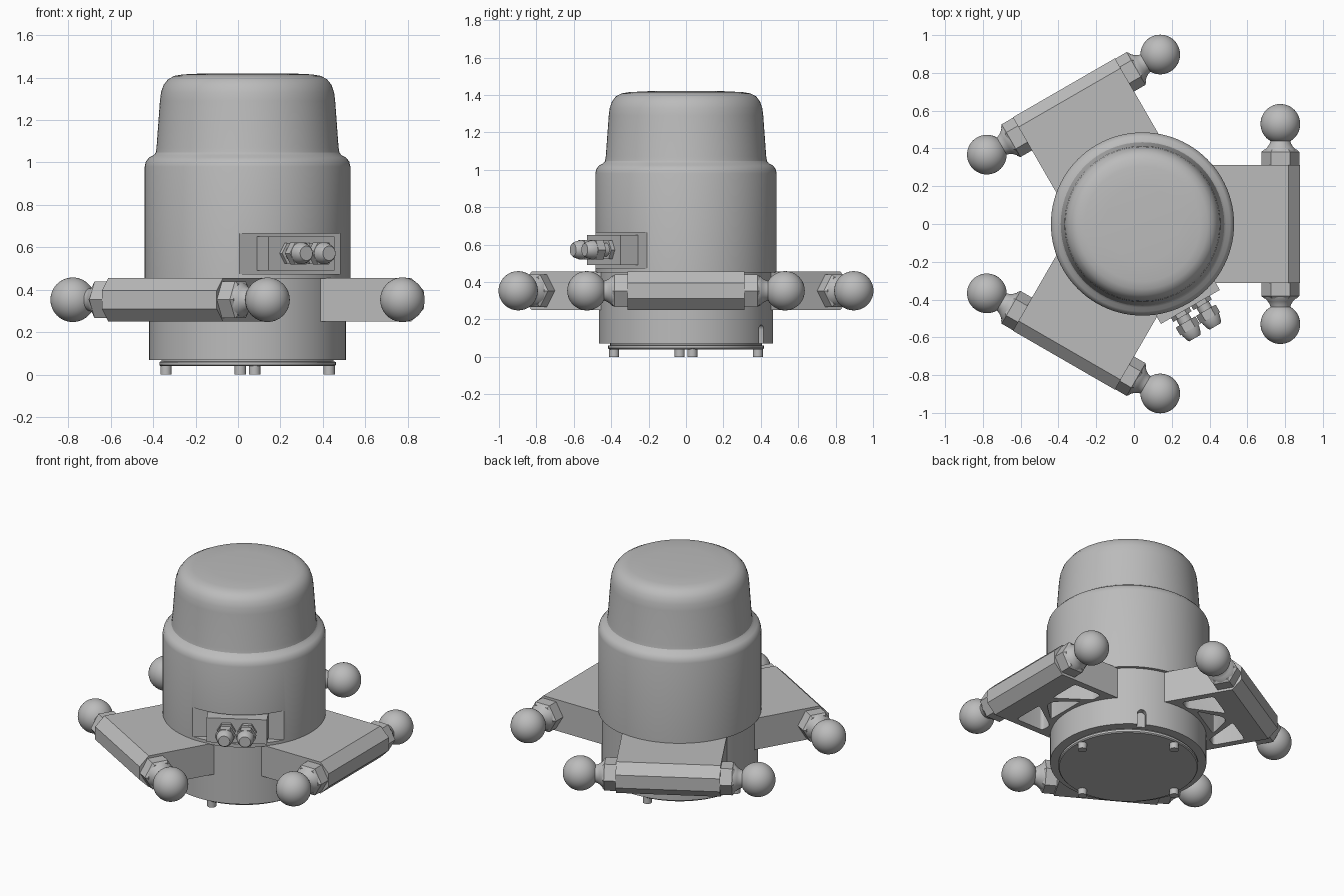
import bpy, bmesh, math
from mathutils import Matrix

cube = bpy.data.objects.get("Cube")
if cube:
    bpy.data.objects.remove(cube, do_unlink=True)

grey = bpy.data.materials.new("metal_grey")
grey.use_nodes = True
COLOUR = (0.5, 0.5, 0.5, 1)
grey.diffuse_color = COLOUR
grey.node_tree.nodes["Principled BSDF"].inputs["Base Color"].default_value = COLOUR

AXIS = Matrix.Translation((0.045, 0, 0))   # main axis of the housing


def turn(deg, axis="Z"):
    return Matrix.Rotation(math.radians(deg), 4, axis)


def shift(x, y, z):
    return Matrix.Translation((x, y, z))


def radial(deg):
    """Local x runs sideways, y up and z outward at the given heading."""
    return turn(deg) @ Matrix(((0, 0, 1, 0), (1, 0, 0, 0), (0, 1, 0, 0), (0, 0, 0, 1)))


def smooth(ob):
    bpy.ops.object.select_all(action="DESELECT")
    ob.select_set(True)
    bpy.context.view_layer.objects.active = ob
    bpy.ops.object.shade_smooth_by_angle(angle=math.radians(28))


def finish(name, bm, matrix):
    bmesh.ops.recalc_face_normals(bm, faces=bm.faces)
    bm.transform(AXIS @ matrix)
    mesh = bpy.data.meshes.new(name)
    bm.to_mesh(mesh)
    bm.free()
    mesh.materials.append(grey)
    ob = bpy.data.objects.new(name, mesh)
    bpy.context.collection.objects.link(ob)
    smooth(ob)
    return ob


def lathe(name, profile, matrix=Matrix(), sides=64):
    """Turn (radius, height) points round local z."""
    bm = bmesh.new()
    verts = [bm.verts.new((r, 0, z)) for r, z in profile]
    edges = [bm.edges.new(pair) for pair in zip(verts, verts[1:])]
    bmesh.ops.spin(bm, geom=verts + edges, cent=(0, 0, 0), axis=(0, 0, 1),
                   angle=math.tau, steps=sides, use_merge=False)
    bmesh.ops.remove_doubles(bm, verts=bm.verts, dist=1e-5)
    return finish(name, bm, matrix)


def rod(name, radius, z0, z1, matrix=Matrix(), sides=32):
    return lathe(name, [(0, z0), (radius, z0), (radius, z1), (0, z1)], matrix, sides)


def prism(name, outline, z0, z1, matrix=Matrix(), rounding=0):
    bm = bmesh.new()
    face = bm.faces.new([bm.verts.new((x, y, z0)) for x, y in outline])
    made = bmesh.ops.extrude_face_region(bm, geom=[face])["geom"]
    top = [v for v in made if isinstance(v, bmesh.types.BMVert)]
    bmesh.ops.translate(bm, verts=top, vec=(0, 0, z1 - z0))
    if rounding:
        upright = [e for e in bm.edges if abs(e.verts[0].co.z - e.verts[1].co.z) > 1e-4]
        bmesh.ops.bevel(bm, geom=upright, offset=rounding, segments=5,
                        profile=0.5, affect="EDGES")
    return finish(name, bm, matrix)


def rectangle(half, low, high):
    return [(-half, low), (half, low), (half, high), (-half, high)]


def cut(ob, cutter):
    cutter.hide_render = True
    mod = ob.modifiers.new("cut", "BOOLEAN")
    mod.operation = "DIFFERENCE"
    mod.solver = "EXACT"
    mod.object = cutter
    bpy.context.view_layer.objects.active = ob
    bpy.ops.object.modifier_apply(modifier=mod.name)
    bpy.data.objects.remove(cutter, do_unlink=True)
    smooth(ob)


# Upper housing: drum, rounded shoulder and domed cap
drum = lathe("upper_housing", [
    (0, 0.452), (0.485, 0.452), (0.485, 0.98), (0.479, 1.005), (0.463, 1.024),
    (0.443, 1.034), (0.433, 1.046), (0.429, 1.07), (0.413, 1.29), (0.408, 1.33),
    (0.396, 1.365), (0.375, 1.392), (0.345, 1.408), (0.305, 1.415),
    (0.2, 1.42), (0, 1.42)], sides=96)

# Flat recess and connector block on the drum
SOCKET = radial(-60)
cut(drum, prism("recess_cutter", rectangle(0.4, 0.475, 0.665), 0.4, 0.7, SOCKET))
prism("connector_block", rectangle(0.18, 0.49, 0.65), 0.38, 0.507, SOCKET)

# Pair of cable glands
for label, side in (("left", 1), ("right", -1)):
    spot = SOCKET @ shift(side * 0.062, 0.572, 0)
    rod(label + "_gland_flange", 0.056, 0.5, 0.53, spot, 6)
    rod(label + "_gland_neck", 0.037, 0.525, 0.57, spot)
    rod(label + "_gland_nut", 0.06, 0.563, 0.61, spot, 6)
    lathe(label + "_gland_dome", [(0, 0.6), (0.052, 0.6), (0.051, 0.62), (0.043, 0.648),
                                  (0.034, 0.662), (0, 0.662)], spot, 32)

# Lower housing with a small round-topped slot
lower = rod("lower_housing", 0.465, 0.07, 0.47, sides=96)
arch = [(0.026 * math.cos(math.pi * i / 8), 0.145 + 0.026 * math.sin(math.pi * i / 8))
        for i in range(9)]
cut(lower, prism("slot_cutter", arch + [(-0.026, 0.03), (0.026, 0.03)], 0.43, 0.55, radial(60)))

# Base plate and its four pegs
lathe("base_plate", [(0, 0.04), (0.41, 0.04), (0.416, 0.046), (0.416, 0.06),
                     (0.405, 0.062), (0.405, 0.08), (0, 0.08)], sides=96)
for i in range(4):
    rod("peg_%d" % (i + 1), 0.027, 0, 0.05, turn(5 + 90 * i) @ shift(0.386, 0, 0), 24)

# Three arms, each ending in an eight-sided bar with ball studs
REACH, MID, FLAT = 0.73, 0.353, 0.1025
CORNER = FLAT * math.tan(math.pi / 8)
arm_outline = [
    (0.2, MID - FLAT), (REACH + CORNER, MID - FLAT), (REACH + FLAT, MID - CORNER),
    (REACH + FLAT, MID + CORNER), (REACH + CORNER, MID + FLAT), (0.2, MID + FLAT)]
outer_pocket = [(0.64, 0.06), (0.64, 0.27), (0.44, 0.27), (0.44, 0.2)]
middle_pocket = [(0.485, -0.14), (0.485, 0.14), (0.61, 0.025), (0.61, -0.025)]
ball = [(0.105 * math.sin(math.pi * i / 24), 0.53 - 0.105 * math.cos(math.pi * i / 24))
        for i in range(4, 25)]
ball[-1] = (0, 0.635)
stud = [(0, 0.38), (0.085, 0.38), (0.08, 0.395), (0.066, 0.41), (0.057, 0.425)] + ball

for n, heading in enumerate((0, 120, 240), 1):
    spin = turn(heading)
    arm = prism("arm_%d" % n, arm_outline, -0.312, 0.312, spin @ turn(90, "X"))
    # Weight-saving pockets in the underside
    pockets = [middle_pocket, outer_pocket, [(x, -y) for x, y in outer_pocket]]
    for outline in pockets:
        cut(arm, prism("pocket_cutter", outline, 0.2, 0.43, spin, 0.02))
    for side in (1, -1):
        place = spin @ shift(REACH, 0, MID) @ turn(-90 * side, "X")
        tag = "%d_%s" % (n, "a" if side > 0 else "b")
        lathe("stud_nut_" + tag, [(0, 0.3), (0.1, 0.3), (0.1, 0.382), (0.086, 0.394),
                                  (0, 0.394)], place, 6)
        lathe("ball_stud_" + tag, stud, place, 40)
